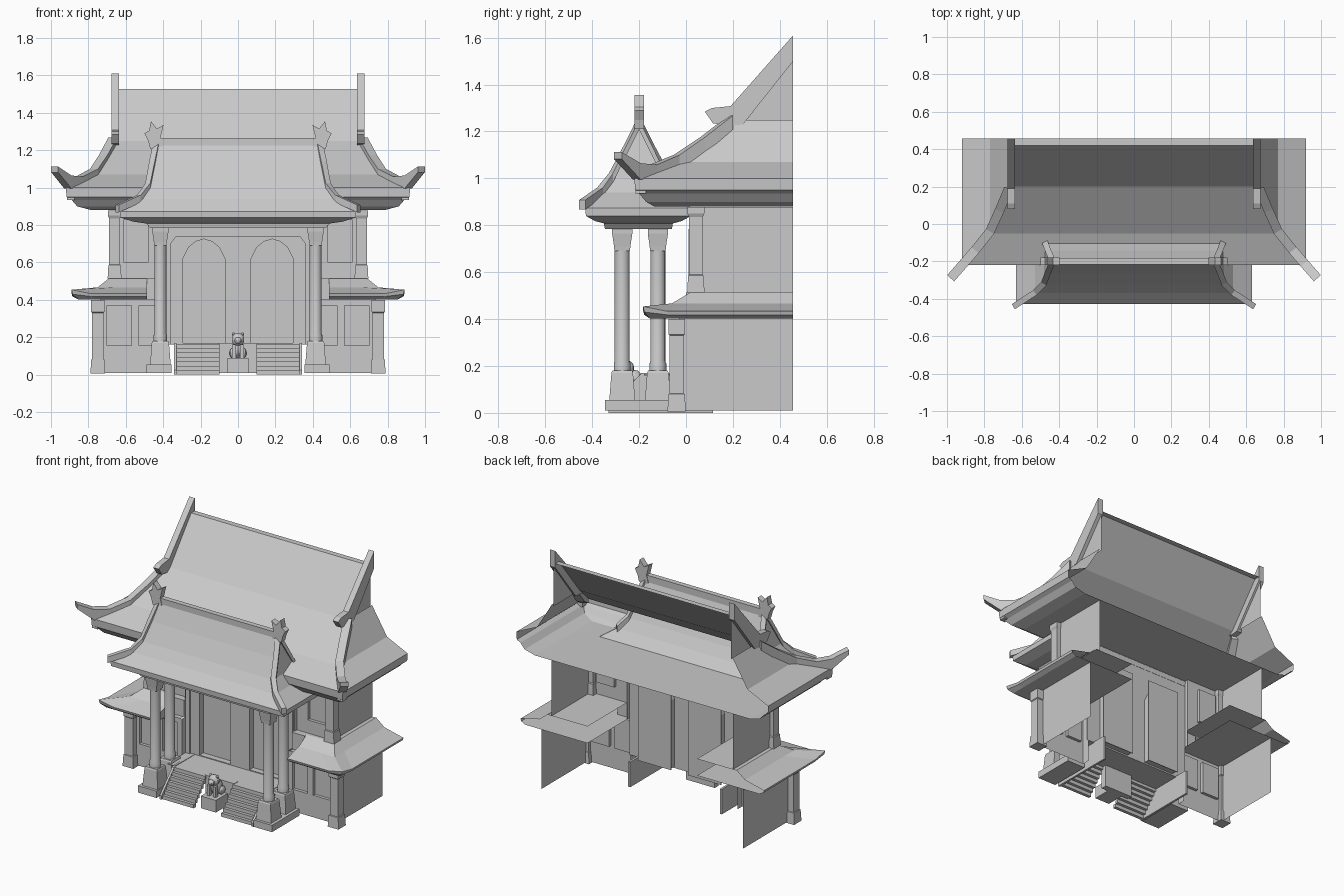
import bpy, bmesh
from math import cos, sin, tau
from mathutils import Vector

cube = bpy.data.objects.get("Cube")
if cube:
    bpy.data.objects.remove(cube)

GREY = (0.588, 0.588, 0.588, 1)
stone = bpy.data.materials.new("grey stone")
stone.use_nodes = True
stone.diffuse_color = GREY
stone.node_tree.nodes["Principled BSDF"].inputs["Base Color"].default_value = GREY
BACK = 0.457


def finish(name, bm, mirror=False, smooth=False):
    bmesh.ops.recalc_face_normals(bm, faces=bm.faces)
    me = bpy.data.meshes.new(name)
    bm.to_mesh(me)
    bm.free()
    me.materials.append(stone)
    ob = bpy.data.objects.new(name, me)
    bpy.context.collection.objects.link(ob)
    if mirror:
        ob.modifiers.new("Mirror", "MIRROR").use_mirror_merge = False
    if smooth:
        bpy.ops.object.select_all(action="DESELECT")
        ob.select_set(True)
        bpy.context.view_layer.objects.active = ob
        bpy.ops.object.shade_smooth_by_angle()


def loft(name, rings, closed=True, first=False, last=False, mirror=False, smooth=False):
    """Skin a list of point rings, with optional end caps."""
    bm = bmesh.new()
    loops = [[bm.verts.new(p) for p in ring] for ring in rings]
    n = len(loops[0])
    for a, b in zip(loops, loops[1:]):
        for i in range(n if closed else n - 1):
            j = (i + 1) % n
            bm.faces.new((a[i], a[j], b[j], b[i]))
    if first:
        bm.faces.new(loops[0])
    if last:
        bm.faces.new(loops[-1])
    finish(name, bm, mirror, smooth)


def rect(cx, cy, hx, hy, z):
    return [(cx - hx, cy - hy, z), (cx + hx, cy - hy, z), (cx + hx, cy + hy, z), (cx - hx, cy + hy, z)]


def post(name, cx, cy, levels):
    """Pair of square posts from (half width, height) levels."""
    loft(name, [rect(cx, cy, h, h, z) for h, z in levels], first=True, last=True, mirror=True)


def box(name, x, y, z, mirror=False):
    ring = lambda h: [(x[0], y[0], h), (x[1], y[0], h), (x[1], y[1], h), (x[0], y[1], h)]
    loft(name, [ring(z[0]), ring(z[1])], first=True, last=True, mirror=mirror)


def prism(name, pts, axis, lo, hi, mirror=False):
    """Extrude a side (y, z) or front (x, z) outline."""
    place = (lambda p, t: (t, p[0], p[1])) if axis == "x" else (lambda p, t: (p[0], t, p[1]))
    loft(name, [[place(p, t) for p in pts] for t in (lo, hi)], first=True, last=True, mirror=mirror)


def sheet(name, *pts):
    bm = bmesh.new()
    bm.faces.new([bm.verts.new(p) for p in pts])
    finish(name, bm, mirror=True)


def side_sheet(name, x, y, z):
    sheet(name, (x, y[0], z[0]), (x, y[1], z[0]), (x, y[1], z[1]), (x, y[0], z[1]))


def wall(name, x, z, y, holes, depth, mirror=False):
    """Front wall with sunken panels."""
    bm = bmesh.new()
    outer = [(x[0], z[0]), (x[1], z[0]), (x[1], z[1]), (x[0], z[1])]
    edges, loops = [], []
    for pts in [outer] + holes:
        vs = [bm.verts.new((px, y, pz)) for px, pz in pts]
        edges += [bm.edges.new((a, b)) for a, b in zip(vs, vs[1:] + vs[:1])]
        loops.append(vs)
    bmesh.ops.triangle_fill(bm, edges=edges, use_beauty=True)
    for vs in loops[1:]:
        deep = [bm.verts.new((v.co.x, y + depth, v.co.z)) for v in vs]
        for i in range(len(vs)):
            j = (i + 1) % len(vs)
            bm.faces.new((vs[i], vs[j], deep[j], deep[i]))
        bm.faces.new(deep)
    finish(name, bm, mirror)


def window(x0, x1, z0, z1):
    return [(x0, z0), (x1, z0), (x1, z1), (x0, z1)]


def ridge(name, path, width, heights):
    """Square-section ridge hanging below a path."""
    rings = []
    pts = [Vector(p) for p in path]
    for i, p in enumerate(pts):
        d = pts[min(i + 1, len(pts) - 1)] - pts[max(i - 1, 0)]
        s = Vector((-d.y, d.x, 0)).normalized() * width / 2
        down = Vector((0, 0, heights[i]))
        rings.append([p + s, p - s, p - s - down, p + s - down])
    loft(name, rings, first=True, last=True, mirror=True)


def tube(name, cx, cy, levels, sides=16):
    loft(name, [[(cx + r * cos(tau * i / sides), cy + r * sin(tau * i / sides), z) for i in range(sides)]
                for r, z in levels], first=True, last=True, mirror=True, smooth=True)


# Main roof: upper slope, hipped skirt with stepped eaves and flat ceiling
loft("main_roof_slope", [[(-.655, y, z), (.655, y, z)] for y, z in
                         ((BACK, 1.526), (.42, 1.526), (.2, 1.25))], closed=False)
skirt = ((.66, .2, 1.25), (.77, -.05, 1.07), (.92, -.22, 1.0), (.917, -.217, .95),
         (.89, -.2, .935), (.86, -.17, .9), (.785, -.135, .88))
loft("main_roof_skirt", [[(-x, BACK, z), (-x, y, z), (x, y, z), (x, BACK, z)] for x, y, z in skirt],
     closed=False, last=True)
sheet("gable", (.65, .2, 1.24), (.65, BACK, 1.24), (.65, BACK, 1.56))
prism("gable_beam", [(BACK, 1.61), (.19, 1.308), (.11, 1.3), (.08, 1.285), (.115, 1.235),
                     (.19, 1.225), (.243, 1.23), (BACK, 1.5)], "x", .636, .676, mirror=True)
ridge("main_hip_ridge", [(.67, .19, 1.268), (.72, .07, 1.175), (.77, -.04, 1.1), (.85, -.14, 1.058),
                         (.91, -.21, 1.065), (.98, -.29, 1.112)], .05, [.06, .07, .06, .06, .07, .03])
box("eave_bracket", (.875, .915), (-.215, -.17), (.935, .985), mirror=True)

# Porch roof, steep hips with curved eaves
porch = ((.43, .008, 1.24), (.455, .06, 1.12), (.48, .12, 1.005), (.53, .165, .94),
         (.632, .226, .873), (.63, .224, .84), (.56, .185, .818), (.49, .147, .808), (.47, .143, .785))
loft("porch_roof", [rect(0, -.203, hx, hy, z) for hx, hy, z in porch], first=True, last=True)
hip = [(.437, -.205, 1.25), (.46, -.26, 1.14), (.483, -.32, 1.022), (.53, -.367, .96), (.645, -.442, .908)]
ridge("porch_front_hip", hip, .032, [.04] * 5)
ridge("porch_back_hip", [(x, -.4 - y, z) for x, y, z in hip[:4]], .032, [.04] * 4)
box("porch_ridge", (-.42, .42), (-.217, -.183), (1.22, 1.265))
prism("ridge_ornament", [(.4, 1.21), (.415, 1.265), (.398, 1.335), (.433, 1.315), (.465, 1.355), (.475, 1.305),
                         (.5, 1.29), (.48, 1.25), (.47, 1.21)], "y", -.22, -.18, mirror=True)

# Wing roofs with lifted corners
wing = ((.69, .02, .515, 0), (.75, -.06, .467, 0), (.89, -.183, .434, .02),
        (.885, -.178, .418, .012), (.855, -.155, .403, 0))
loft("wing_roof", [[(.487, y, z), (x - .1, y, z), (x, y, z + up), (x, y + .1, z), (x, BACK, z)]
                   for x, y, z, up in wing], closed=False, mirror=True)
sheet("wing_roof_end", *[(.487, y, z) for x, y, z, up in wing], (.487, .02, .403))
sheet("wing_ceiling", (.4, -.03, .403), (.487, -.03, .403), (.487, -.155, .403), (.855, -.155, .403),
      (.855, BACK, .403), (.4, BACK, .403))
sheet("wing_deck", (.4, .02, .513), (.69, .02, .513), (.69, BACK, .513), (.4, BACK, .513))


# Walls with sunken doors and windows
def door(s):
    arch = [(.07, .17), (.07, .62), (.1, .68), (.14, .712), (.183, .725),
            (.225, .712), (.265, .68), (.295, .62), (.295, .17)]
    return [(s * x, z) for x, z in arch]


wall("door_wall", (-.4, .4), (.16, .878), .02, [door(-1), door(1)], .04)
box("door_back", (.062, .303), (.061, .066), (.165, .74), mirror=True)
prism("door_surround", [(-.39, .165), (-.39, .785), (.39, .785), (.39, .165), (.36, .165), (.36, .7),
                        (.33, .74), (-.33, .74), (-.36, .7), (-.36, .165)], "y", .01, .02)
wall("upper_wall", (.4, .662), (.513, .878), .045, [window(.48, .61, .6, .83)], .02, mirror=True)
wall("wing_wall", (.39, .737), (.01, .403), -.03, [window(.57, .7, .155, .37), window(.42, .53, .155, .37)],
     .02, mirror=True)
box("wall_infill", (.395, .487), (.0, .02), (.403, .513), mirror=True)
side_sheet("upper_wall_return", .4, (.02, .045), (.403, .878))
side_sheet("wing_wall_return", .39, (-.03, .02), (.01, .403))
side_sheet("upper_side_wall", .662, (.045, BACK), (.513, .878))
side_sheet("wing_side_wall", .737, (-.03, BACK), (.01, .403))

# Corner posts of the wings and upper storey
post("wing_post", .75, -.04, [(.039, .005), (.035, .08), (.03, .082), (.03, .33), (.035, .335), (.035, .4)])
post("upper_post", .66, .042, [(.037, .513), (.033, .585), (.029, .59), (.029, .835), (.036, .85), (.036, .878)])

# Porch columns on shared plinths
box("plinth", (.355, .49), (-.345, -.06), (.01, .055), mirror=True)
for label, cy in (("front", -.272), ("back", -.12)):
    post(label + "_column_base", .415, cy, [(.055, .055), (.046, .17), (.042, .18)])
    tube(label + "_column", .415, cy, [(.036, .175), (.036, .21), (.032, .22), (.032, .69)])
    post(label + "_capital", .415, cy, [(.033, .69), (.035, .71), (.043, .765), (.043, .79)])

# Platform, stairs and cheek walls
box("platform", (-.39, .39), (-.18, .02), (.16, .165))
STEPS = 7
for i in range(STEPS):
    y = -.32 + i * .02
    top = .165 * (i + 1) / STEPS
    box(f"step_{i + 1}", (.1, .33), (y, y + .022), (top - .165 / STEPS, top), mirror=True)
cheek = [(-.33, 0), (-.33, .025), (-.19, .17), (.115, .165), (.115, 0)]
prism("stair_cheek", cheek, "x", .328, .342, mirror=True)
box("centre_block", (-.105, .105), (-.19, -.15), (.01, .168))
box("statue_pedestal", (-.055, .055), (-.31, -.18), (.01, .09))


# Seated guardian statue
def ball(name, centre, size, mirror=False):
    bm = bmesh.new()
    bmesh.ops.create_uvsphere(bm, u_segments=10, v_segments=7, radius=1)
    bmesh.ops.scale(bm, vec=size, verts=bm.verts)
    bmesh.ops.translate(bm, vec=centre, verts=bm.verts)
    finish(name, bm, mirror, smooth=True)


ball("statue_body", (0, -.225, .135), (.033, .045, .05))
ball("statue_mane", (0, -.25, .187), (.036, .03, .036))
ball("statue_muzzle", (0, -.278, .182), (.02, .018, .018))
ball("statue_ear", (.024, -.25, .216), (.009, .009, .012), mirror=True)
ball("statue_haunch", (.03, -.21, .115), (.016, .03, .027), mirror=True)
box("statue_foreleg", (.012, .032), (-.28, -.255), (.09, .16), mirror=True)
